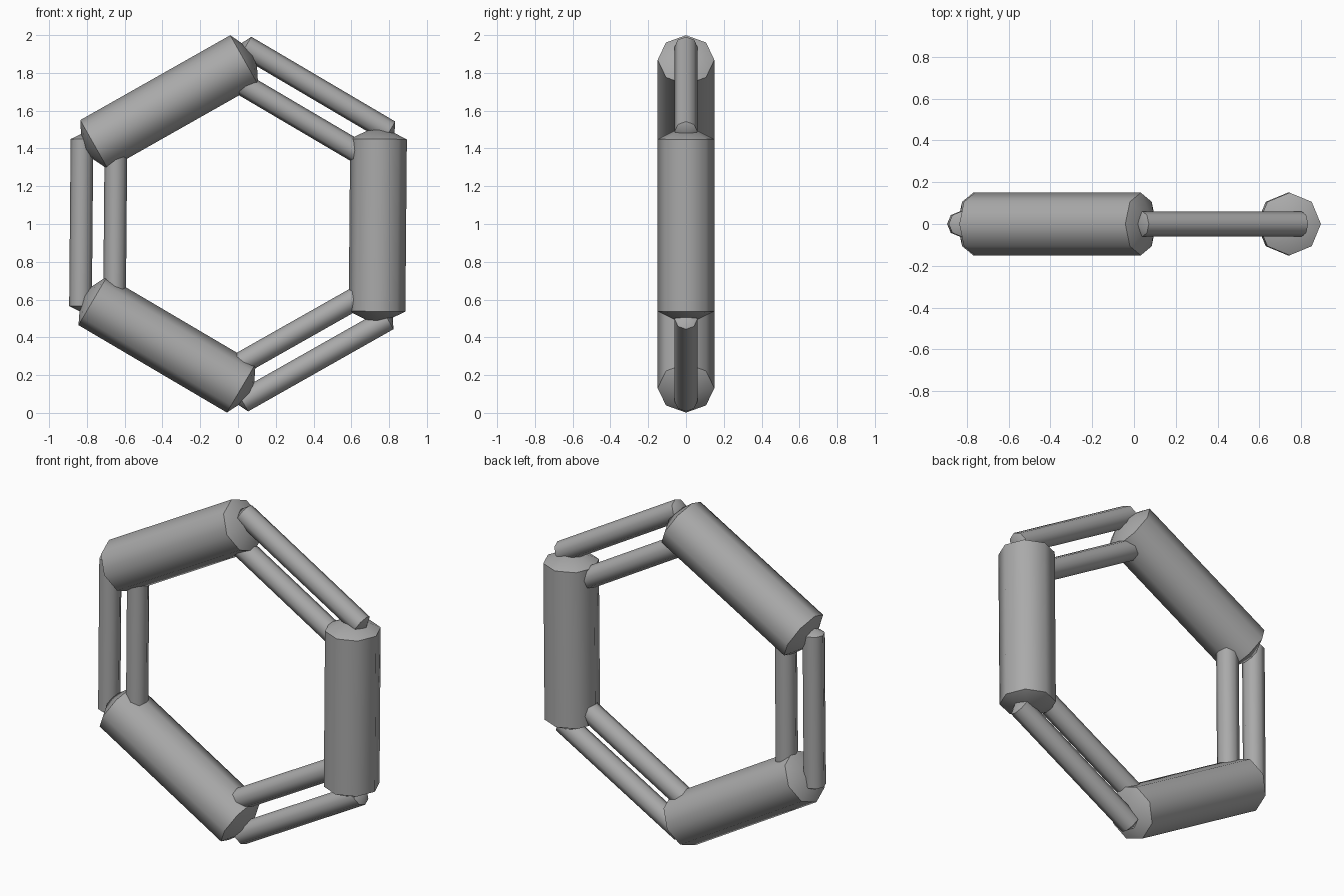
import bpy, bmesh, math

if "Cube" in bpy.data.objects:
    bpy.data.objects.remove(bpy.data.objects["Cube"])

SIDES = 8
CENTRE = (0, 0, 1)
TILT = 0.5  # the whole ring leans slightly clockwise seen from the front

grey = bpy.data.materials.new("dark_grey")
grey.diffuse_color = (0.4, 0.4, 0.4, 1)
grey.use_nodes = True
grey.node_tree.nodes["Principled BSDF"].inputs["Base Color"].default_value = grey.diffuse_color


def bar(name, offset, radius, half, tip, angle):
    """8-sided bar with shallow cone ends, offset outward from the ring centre."""
    bm = bmesh.new()
    rings = [[bm.verts.new((offset + radius * math.cos(math.tau * i / SIDES),
                            radius * math.sin(math.tau * i / SIDES), z))
              for i in range(SIDES)] for z in (-half, half)]
    low = bm.verts.new((offset, 0, -tip))
    high = bm.verts.new((offset, 0, tip))
    for i in range(SIDES):
        j = (i + 1) % SIDES
        bm.faces.new((rings[0][i], rings[0][j], rings[1][j], rings[1][i]))
        bm.faces.new((low, rings[0][j], rings[0][i]))
        bm.faces.new((high, rings[1][i], rings[1][j]))
    mesh = bpy.data.meshes.new(name)
    bm.to_mesh(mesh)
    bm.free()
    mesh.materials.append(grey)
    obj = bpy.data.objects.new(name, mesh)
    bpy.context.collection.objects.link(obj)
    obj.location = CENTRE
    obj.rotation_euler = (0, math.radians(TILT - angle), 0)
    # smooth sides, sharp rim where the cone end begins
    bpy.ops.object.select_all(action='DESELECT')
    obj.select_set(True)
    bpy.context.view_layer.objects.active = obj
    bpy.ops.object.shade_smooth_by_angle(angle=math.radians(50))


# Thick single bars alternate with pairs of thin bars around the hexagon
for n, angle in enumerate((0, 120, 240), 1):
    bar(f"thick_bar_{n}", 0.74, 0.15, 0.456, 0.53, angle)
    bar(f"outer_thin_bar_{n}", 0.83, 0.06, 0.442, 0.472, angle + 60)
    bar(f"inner_thin_bar_{n}", 0.65, 0.06, 0.442, 0.472, angle + 60)
